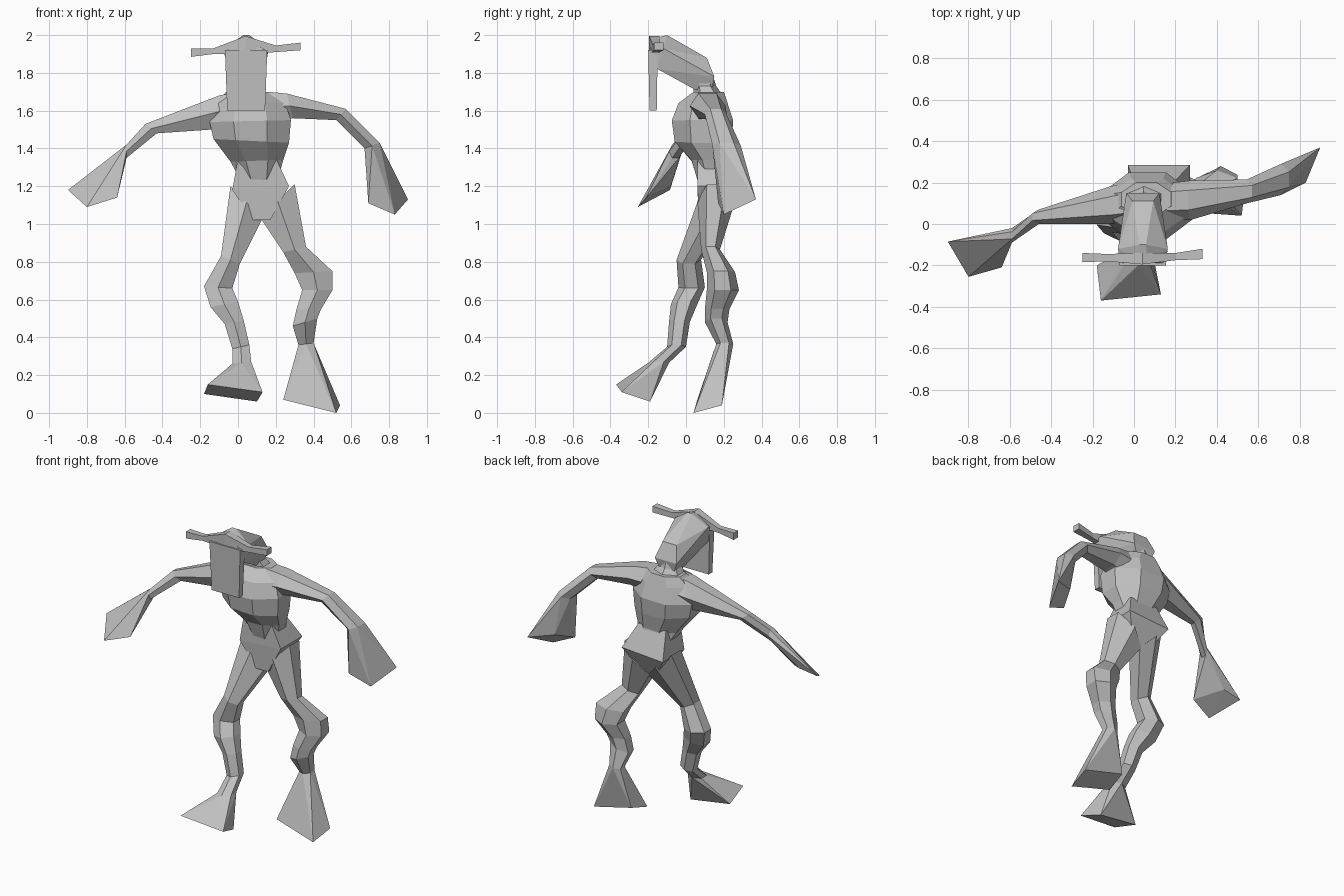
import bpy
import bmesh
from math import cos, sin, pi
from mathutils import Vector

default_cube = bpy.data.objects.get("Cube")
if default_cube:
    bpy.data.objects.remove(default_cube, do_unlink=True)

# One plain grey material for the whole figure
grey = bpy.data.materials.new("plain_grey")
grey.use_nodes = True
tone = (.53, .53, .53, 1)
grey.diffuse_color = tone
grey.node_tree.nodes["Principled BSDF"].inputs["Base Color"].default_value = tone


def finish(name, bm):
    """Turn a bmesh into a flat shaded object."""
    bmesh.ops.recalc_face_normals(bm, faces=bm.faces[:])
    mesh = bpy.data.meshes.new(name)
    bm.to_mesh(mesh)
    bm.free()
    mesh.materials.append(grey)
    obj = bpy.data.objects.new(name, mesh)
    bpy.context.scene.collection.objects.link(obj)
    return obj


def ring_points(section, sides):
    """Polygon spanning two (x, z) ends and a y range."""
    xa, za, xb, zb, front, back = section
    start, end = Vector((xa, 0, za)), Vector((xb, 0, zb))
    angles = [(i + .5) * 2 * pi / sides for i in range(sides)]
    wide = max(cos(a) for a in angles)
    deep = max(sin(a) for a in angles)
    points = []
    for a in angles:
        point = start.lerp(end, .5 + .5 * cos(a) / wide)
        point.y = (front + back) / 2 + (back - front) / 2 * sin(a) / deep
        points.append(point)
    return points


def loft(name, sections, sides=6):
    """Skin a row of polygon sections and cap both ends."""
    bm = bmesh.new()
    rings = [[bm.verts.new(p) for p in ring_points(s, sides)] for s in sections]
    for lower, upper in zip(rings, rings[1:]):
        for i in range(sides):
            j = (i + 1) % sides
            bm.faces.new((lower[i], lower[j], upper[j], upper[i]))
    bm.faces.new(rings[0])
    bm.faces.new(rings[-1])
    return finish(name, bm)


def hull(name, points):
    """Wrap a convex faceted solid around some points."""
    bm = bmesh.new()
    for p in points:
        bm.verts.new(p)
    result = bmesh.ops.convex_hull(bm, input=bm.verts[:])
    spare = {v for v in result["geom_interior"] if isinstance(v, bmesh.types.BMVert)}
    bmesh.ops.delete(bm, geom=list(spare), context='VERTS')
    return finish(name, bm)


def limb(name, end_name, sections, tip):
    """Jointed limb whose last section flares out to a four cornered tip."""
    loft(name, sections)
    hull(end_name, ring_points(sections[-1], 6) + [Vector(p) for p in tip])


def mirrored_hull(name, profile, middle=.043):
    """Hull from (y, z, half width) points mirrored about the head's middle."""
    hull(name, [(middle + side * w, y, z) for y, z, w in profile for side in (-1, 1)])


# Chest, from waist to shoulders
loft("chest", [
    (.01, 1.24, .21, 1.23, .06, .24),
    (-.04, 1.33, .24, 1.34, .03, .22),
    (-.13, 1.45, .27, 1.43, -.06, .24),
    (-.15, 1.54, .28, 1.55, -.075, .25),
    (-.12, 1.64, .25, 1.64, -.04, .22),
    (-.06, 1.7, .18, 1.7, .04, .2),
], sides=8)

# Pelvis tapering down to the crotch, with the lower back flaring out
loft("pelvis", [
    (.08, 1.02, .17, 1.02, .07, .2),
    (-.03, 1.18, .27, 1.2, .06, .285),
    (0, 1.35, .2, 1.35, .06, .21),
], sides=4)

# Legs with bent knees and flared feet
limb("right_leg", "right_foot", [
    (-.04, 1.2, .13, 1.03, .06, .26),
    (-.09, .83, .01, .79, -.05, .08),
    (-.18, .67, -.03, .66, -.04, .1),
    (-.145, .56, 0, .59, -.08, .06),
    (-.07, .47, .03, .49, -.09, .02),
    (-.03, .34, .06, .36, -.1, 0),
    (-.03, .26, .07, .27, -.2, -.09),
], [(-.16, -.37, .15), (.13, -.34, .11), (-.18, -.2, .1), (.1, -.19, .06)])

limb("left_leg", "left_foot", [
    (.12, 1.03, .3, 1.21, .06, .26),
    (.24, .85, .36, .88, .08, .18),
    (.3, .74, .5, .75, .11, .26),
    (.34, .65, .5, .65, .11, .28),
    (.31, .55, .44, .55, .1, .23),
    (.29, .46, .42, .5, .1, .22),
    (.32, .36, .4, .37, .16, .25),
], [(.24, .06, .07), (.52, .04, 0), (.54, .19, .04), (.26, .2, .11)])

# Arms with flared hands, one swung forward and one back
limb("right_arm", "right_hand", [
    (0, 1.7, -.08, 1.52, .01, .2),
    (-.1, 1.68, -.14, 1.5, 0, .18),
    (-.49, 1.53, -.43, 1.48, 0, .07),
    (-.59, 1.42, -.59, 1.35, -.09, -.02),
], [(-.9, -.085, 1.18), (-.8, -.255, 1.09), (-.64, -.21, 1.14), (-.77, -.08, 1.2)])

limb("left_arm", "left_hand", [
    (.16, 1.7, .22, 1.54, .02, .2),
    (.26, 1.69, .29, 1.56, .02, .21),
    (.57, 1.61, .52, 1.55, .1, .215),
    (.75, 1.43, .67, 1.4, .14, .29),
], [(.9, .37, 1.13), (.83, .2, 1.05), (.69, .17, 1.11), (.75, .3, 1.16)])

# Neck and wedge shaped head
loft("neck", [
    (-.06, 1.66, .16, 1.66, .04, .21),
    (-.02, 1.73, .11, 1.73, .04, .16),
    (-.02, 1.79, .11, 1.79, .04, .14),
])
mirrored_hull("head", [
    (-.19, 1.91, .11), (-.15, 1.82, .1), (-.18, 1.98, .02),
    (-.1, 2, .015), (-.12, 1.93, .12), (.11, 1.88, .05),
    (.15, 1.78, .08), (.14, 1.72, .055), (.05, 1.71, .055),
])

# Flat face plate hanging in front
mirrored_hull("face_plate", [
    (-.193, 1.6, .1), (-.155, 1.6, .1), (-.2, 1.92, .112), (-.15, 1.92, .112),
])

# Horn bar across the brow
loft("horns", [
    (-.25, 1.885, -.25, 1.93, -.185, -.14),
    (-.13, 1.9, -.13, 1.93, -.18, -.145),
    (.04, 1.9, .04, 1.995, -.195, -.14),
    (.2, 1.91, .2, 1.945, -.175, -.14),
    (.33, 1.92, .33, 1.96, -.17, -.12),
], sides=4)
